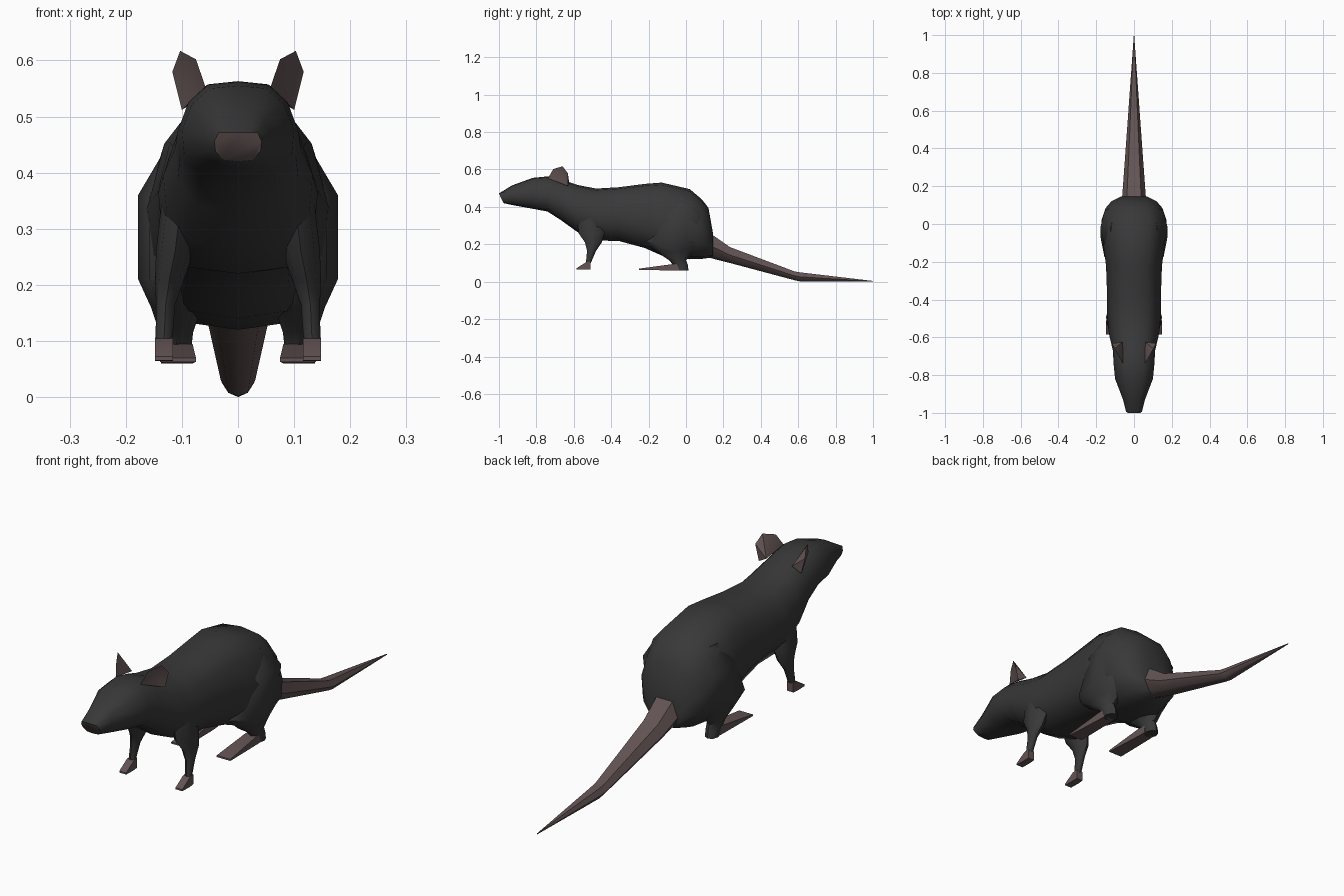
import bpy, bmesh, math

cube = bpy.data.objects.get("Cube")
if cube:
    bpy.data.objects.remove(cube, do_unlink=True)


def material(name, rgb):
    m = bpy.data.materials.new(name)
    m.use_nodes = True
    col = (*rgb, 1)
    m.diffuse_color = col
    bsdf = m.node_tree.nodes["Principled BSDF"]
    bsdf.inputs["Base Color"].default_value = col
    bsdf.inputs["Roughness"].default_value = 0.8
    return m


FUR = material("charcoal fur", (0.04, 0.04, 0.04))
SKIN = material("dusky pink skin", (0.125, 0.088, 0.088))


def finish(bm, name, mats, angle):
    bmesh.ops.recalc_face_normals(bm, faces=bm.faces)
    mesh = bpy.data.meshes.new(name)
    bm.to_mesh(mesh)
    bm.free()
    for m in mats:
        mesh.materials.append(m)
    obj = bpy.data.objects.new(name, mesh)
    bpy.context.collection.objects.link(obj)
    bpy.ops.object.select_all(action="DESELECT")
    obj.select_set(True)
    bpy.context.view_layer.objects.active = obj
    bpy.ops.object.shade_smooth_by_angle(angle=math.radians(angle))
    return obj


def loft(name, rings, mats, angle=50, first_cap=0):
    """Skin a closed tube through rings of equal point count."""
    bm = bmesh.new()
    loops = [[bm.verts.new(p) for p in r] for r in rings]
    n = len(loops[0])
    for a, b in zip(loops, loops[1:]):
        for i in range(n):
            j = (i + 1) % n
            bm.faces.new((a[i], a[j], b[j], b[i]))
    bm.faces.new(loops[0]).material_index = first_cap
    bm.faces.new(loops[-1])
    return finish(bm, name, mats, angle)


def across(profile, y, top, bottom, half, cx=0):
    """Upright section at y, from a unit profile."""
    return [(cx + u * half, y, bottom + v * (top - bottom)) for u, v in profile]


def oval(cx, cy, z, rx, ry, n=8):
    """Level section of a leg."""
    return [(cx + rx * math.cos(math.tau * i / n), cy + ry * math.sin(math.tau * i / n), z)
            for i in range(n)]


# Body and head, with the nose as the front cap
half = [(0, 1), (.5, .97), (.82, .8), (1, .52), (.96, .27), (.62, .04), (0, 0)]
body_profile = half + [(-u, v) for u, v in half[-2:0:-1]]
body = [
    (-.975, .49, .42, .042), (-.93, .515, .41, .058), (-.82, .555, .39, .1),
    (-.74, .563, .375, .108), (-.67, .548, .33, .112), (-.58, .517, .265, .133),
    (-.48, .498, .22, .142), (-.36, .505, .218, .143), (-.22, .523, .18, .148),
    (-.13, .53, .14, .16), (.02, .495, .12, .172), (.085, .44, .122, .15),
    (.12, .395, .127, .12), (.145, .255, .133, .07),
]
rings = [across(body_profile, *s) for s in body]
# Slope the muzzle end so the upper lip leads
rings[0] = [(x, y - .025 * (z - .42) / .05 if z < .47 else -1.0, min(z, .472))
            for x, y, z in rings[0]]
loft("body", rings, [FUR, SKIN], 60, first_cap=1)

# Tail
hexagon = [(.6, 1), (1, .5), (.6, .12), (0, 0), (-.6, .12), (-1, .5), (-.6, 1)]
tail = [(.125, .262, .128, .064), (.235, .185, .1, .056), (.58, .055, .008, .031),
        (.61, .05, .002, .029), (1.0, .004, 0, .001)]
loft("tail", [across(hexagon, *s) for s in tail], [SKIN])

# Legs, feet and ears on both sides
hind = [(.095, -.03, .45, .03, .06), (.108, -.02, .36, .07, .12),
        (.108, -.065, .21, .07, .15), (.11, -.06, .16, .045, .1),
        (.11, -.045, .115, .03, .045), (.11, -.03, .09, .027, .04),
        (.11, -.02, .06, .027, .033)]
fore = [(.1, -.51, .36, .035, .07), (.112, -.505, .26, .034, .07),
        (.122, -.495, .21, .026, .045), (.129, -.505, .165, .017, .024),
        (.132, -.522, .1, .015, .013)]
square = [(1, 1), (1, 0), (-1, 0), (-1, 1)]
fore_foot = [(-.51, .108, .066, .015), (-.535, .104, .064, .016), (-.585, .072, .065, .016)]
hind_foot = [(-.03, .095, .06, .025), (-.065, .095, .06, .026), (-.25, .07, .063, .032)]
ear_rim = [(.058, -.738, .553), (.075, -.71, .602), (.103, -.66, .617),
           (.117, -.632, .58), (.1, -.632, .512)]
ear_hollow, ear_back = (.085, -.655, .55), (.06, -.625, .535)

for side, s in (("left", 1), ("right", -1)):
    def flip(ring):
        return [(s * x, y, z) for x, y, z in ring]

    loft(side + "_hind_leg", [flip(oval(*r)) for r in hind], [FUR])
    loft(side + "_fore_leg", [flip(oval(*r)) for r in fore], [FUR])
    loft(side + "_hind_foot", [across(square, *r, cx=s * .107) for r in hind_foot], [SKIN], 30)
    loft(side + "_fore_foot", [across(square, *r, cx=s * .132) for r in fore_foot], [SKIN], 30)

    # Cupped ear: rim joined to a hollow in front and a point behind
    bm = bmesh.new()
    rim = [bm.verts.new(p) for p in flip(ear_rim)]
    for centre in flip([ear_hollow, ear_back]):
        c = bm.verts.new(centre)
        for i in range(len(rim)):
            bm.faces.new((rim[i], rim[(i + 1) % len(rim)], c))
    finish(bm, side + "_ear", [SKIN], 40)
